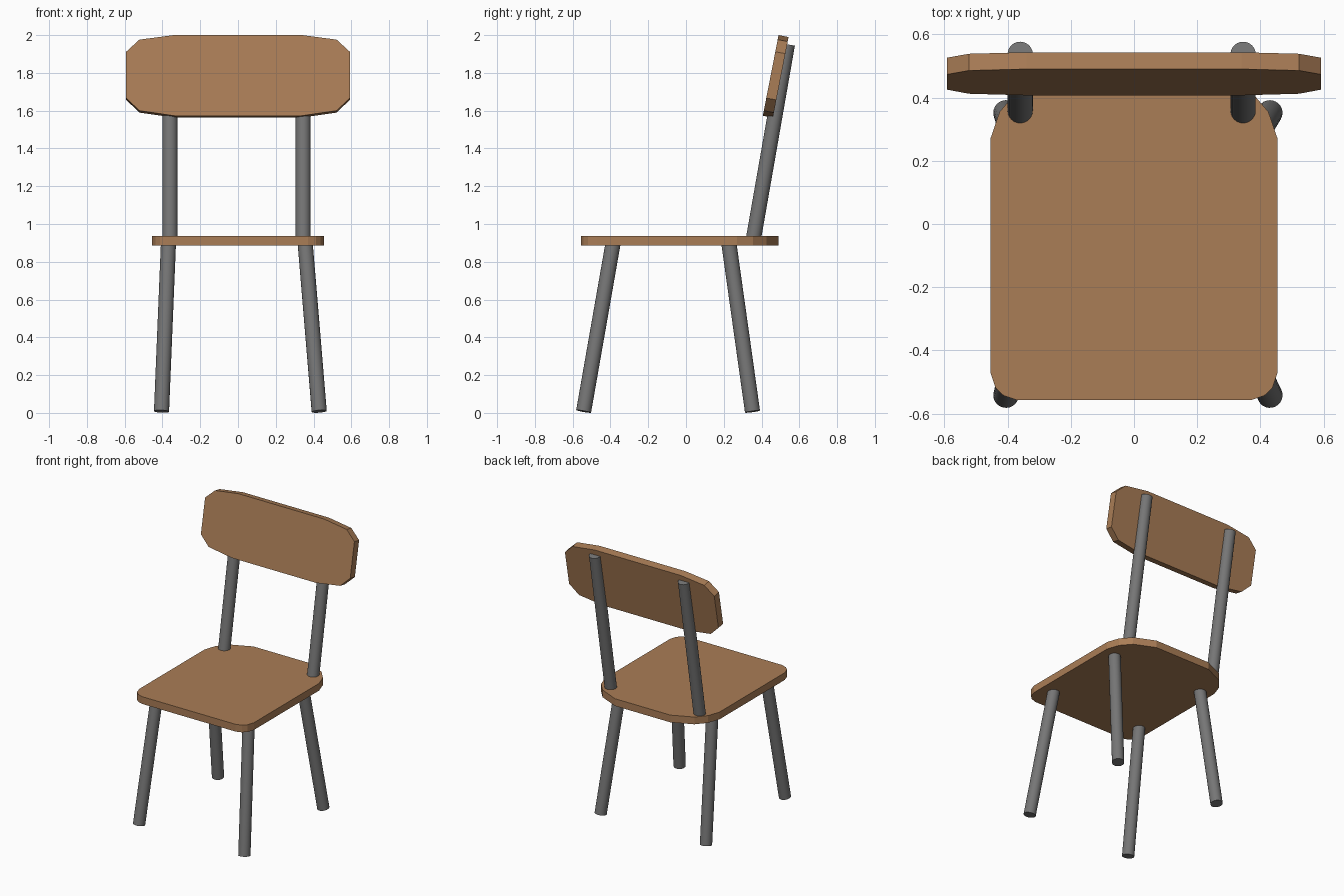
import bpy, bmesh, math
from mathutils import Vector

if "Cube" in bpy.data.objects:
    bpy.data.objects.remove(bpy.data.objects["Cube"])


def material(name, rgb):
    m = bpy.data.materials.new(name)
    m.diffuse_color = (*rgb, 1)
    m.use_nodes = True
    m.node_tree.nodes["Principled BSDF"].inputs["Base Color"].default_value = m.diffuse_color
    return m


wood = material("wood", (0.40, 0.205, 0.093))
metal = material("grey metal", (0.18, 0.18, 0.18))


def add_object(name, bm, mat):
    bmesh.ops.recalc_face_normals(bm, faces=bm.faces)
    me = bpy.data.meshes.new(name)
    bm.to_mesh(me)
    bm.free()
    me.materials.append(mat)
    ob = bpy.data.objects.new(name, me)
    bpy.context.collection.objects.link(ob)
    return ob


def slab(name, outline, offset, mat):
    """Closed outline of points extruded along an offset."""
    bm = bmesh.new()
    face = bm.faces.new([bm.verts.new(p) for p in outline])
    ext = bmesh.ops.extrude_face_region(bm, geom=[face], use_keep_orig=True)
    moved = [g for g in ext["geom"] if isinstance(g, bmesh.types.BMVert)]
    bmesh.ops.translate(bm, verts=moved, vec=offset)
    return add_object(name, bm, mat)


def mirrored(half):
    """Right half of an outline plus its reflection in x."""
    return half + [(-a, b) for a, b in reversed(half)]


def rod(name, start, end, radius=0.04):
    """Round bar between two points, with square-cut ends."""
    a, b = Vector(start), Vector(end)
    bm = bmesh.new()
    bmesh.ops.create_cone(bm, cap_ends=True, segments=24, radius1=radius,
                          radius2=radius, depth=(b - a).length)
    ob = add_object(name, bm, metal)
    ob.rotation_mode = 'QUATERNION'
    ob.rotation_quaternion = (b - a).to_track_quat('Z', 'Y')
    ob.location = (a + b) / 2
    for p in ob.data.polygons:
        p.use_smooth = len(p.vertices) == 4
    for e in ob.data.edges:  # keep the end rims crisp
        va, vb = (ob.data.vertices[i].co for i in e.vertices)
        e.use_edge_sharp = abs(va.z - vb.z) < 1e-4


# Seat: flat board, larger rounding at the back corners
seat_half = [(0.37, -0.557), (0.412, -0.543), (0.438, -0.518), (0.454, -0.47),
             (0.454, 0.27), (0.425, 0.355), (0.365, 0.425), (0.22, 0.49)]
slab("seat", [(x, y, 0.885) for x, y in mirrored(seat_half)], (0, 0, 0.052), wood)

# Backrest: leaning board with clipped corners
back_half = [(0.335, 1.573), (0.522, 1.60), (0.592, 1.667),
             (0.592, 1.912), (0.522, 1.976), (0.34, 2.0)]
slab("backrest", [(x, 0.49 - (2.0 - z) * 0.195, z) for x, z in mirrored(back_half)],
     (0, 0.053, -0.010), wood)

# Splayed legs and leaning back posts
for side, foot_x, top_x, post_x in (("left", -0.405, -0.368, -0.36),
                                    ("right", 0.43, 0.355, 0.345)):
    rod(side + "_front_leg", (foot_x, -0.542, 0.008), (top_x, -0.385, 0.905))
    rod(side + "_back_leg", (foot_x, 0.352, 0.007), (top_x, 0.226, 0.905))
    rod(side + "_back_post", (post_x, 0.355, 0.91), (post_x, 0.537, 1.951))
